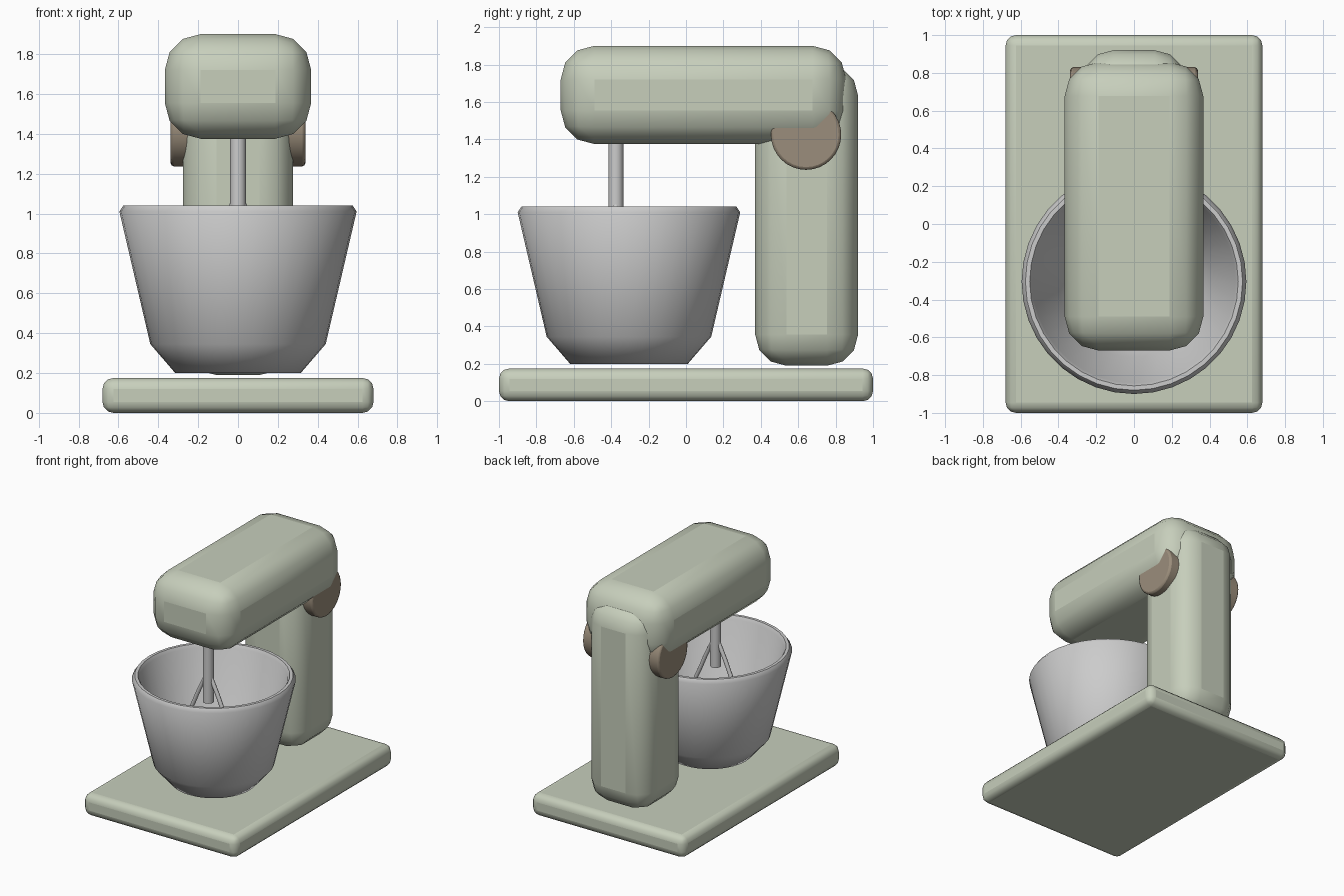
import bpy
import bmesh
import math

if "Cube" in bpy.data.objects:
    bpy.data.objects.remove(bpy.data.objects["Cube"])


def material(name, color):
    m = bpy.data.materials.new(name)
    m.diffuse_color = (*color, 1)
    m.use_nodes = True
    m.node_tree.nodes["Principled BSDF"].inputs["Base Color"].default_value = m.diffuse_color
    return m


sage = material("sage_enamel", (0.57, 0.62, 0.50))
brown = material("brown_hinge", (0.33, 0.27, 0.20))


def finish(obj, name, mat=None, bevel=0, segments=3, angle=40):
    obj.name = name
    if mat:
        obj.data.materials.append(mat)
    if bevel:
        mod = obj.modifiers.new("bevel", 'BEVEL')
        mod.width, mod.segments = bevel, segments
        mod.limit_method = 'ANGLE'
    bpy.ops.object.select_all(action='DESELECT')
    obj.select_set(True)
    bpy.context.view_layer.objects.active = obj
    bpy.ops.object.shade_smooth_by_angle(angle=math.radians(angle))
    return obj


def block(name, lo, hi, bevel, segments=3):
    bpy.ops.mesh.primitive_cube_add(
        size=1, location=[(a + b) / 2 for a, b in zip(lo, hi)])
    obj = bpy.context.object
    obj.scale = [b - a for a, b in zip(lo, hi)]
    bpy.ops.object.transform_apply(location=False, rotation=False, scale=True)
    return finish(obj, name, sage, bevel, segments)


def lathe(name, profile, center, sides):
    bm = bmesh.new()
    verts = [bm.verts.new((r, 0, z)) for r, z in profile]
    edges = [bm.edges.new(pair) for pair in zip(verts, verts[1:])]
    bmesh.ops.spin(bm, geom=verts + edges, cent=(0, 0, 0), axis=(0, 0, 1),
                   angle=math.tau, steps=sides, use_duplicate=False)
    bmesh.ops.remove_doubles(bm, verts=bm.verts, dist=1e-4)
    bmesh.ops.recalc_face_normals(bm, faces=bm.faces)
    mesh = bpy.data.meshes.new(name)
    bm.to_mesh(mesh)
    bm.free()
    obj = bpy.data.objects.new(name, mesh)
    bpy.context.collection.objects.link(obj)
    obj.location = center
    return finish(obj, name, angle=50)


# Enamelled body: base plate, rear column and overhanging head
block("base", (-0.68, -1, 0), (0.68, 1, 0.175), 0.055)
block("column", (-0.275, 0.37, 0.19), (0.275, 0.92, 1.80), 0.166)
block("head", (-0.367, -0.67, 1.375), (0.367, 0.857, 1.90), 0.18)

# Hinge barrel through the column
bpy.ops.mesh.primitive_cylinder_add(vertices=32, radius=0.188, depth=0.675,
                                    location=(0, 0.642, 1.425),
                                    rotation=(0, math.pi / 2, 0))
finish(bpy.context.object, "hinge", brown, 0.015, 2)

# Open mixing bowl with a rounded lip
lathe("bowl", [(0, 0.2), (0.315, 0.2), (0.44, 0.345), (0.595, 1.01),
               (0.575, 1.04), (0.552, 1.04), (0.538, 1.015),
               (0.40, 0.365), (0.295, 0.24), (0, 0.24)], (0, -0.305, 0), 36)

# Drive shaft
bpy.ops.mesh.primitive_cylinder_add(vertices=20, radius=0.04, depth=0.6,
                                    location=(0, -0.375, 1.155))
finish(bpy.context.object, "drive_shaft")

# Wire beater loop
half = [(0.12, 0.84), (0.2, 0.6), (0.15, 0.42)]
points = [(0, 1.1)] + half + [(0, 0.35)] + [(-x, z) for x, z in half[::-1]]
curve = bpy.data.curves.new("beater", 'CURVE')
curve.dimensions = '3D'
curve.bevel_depth, curve.bevel_resolution, curve.resolution_u = 0.016, 2, 6
spline = curve.splines.new('BEZIER')
spline.bezier_points.add(len(points) - 1)
for bp, (x, z) in zip(spline.bezier_points, points):
    bp.co = (x, -0.375, z)
    bp.handle_left_type = bp.handle_right_type = 'AUTO'
spline.bezier_points[0].handle_left_type = 'VECTOR'
spline.bezier_points[0].handle_right_type = 'VECTOR'
spline.use_cyclic_u = True
bpy.context.collection.objects.link(bpy.data.objects.new("beater", curve))
